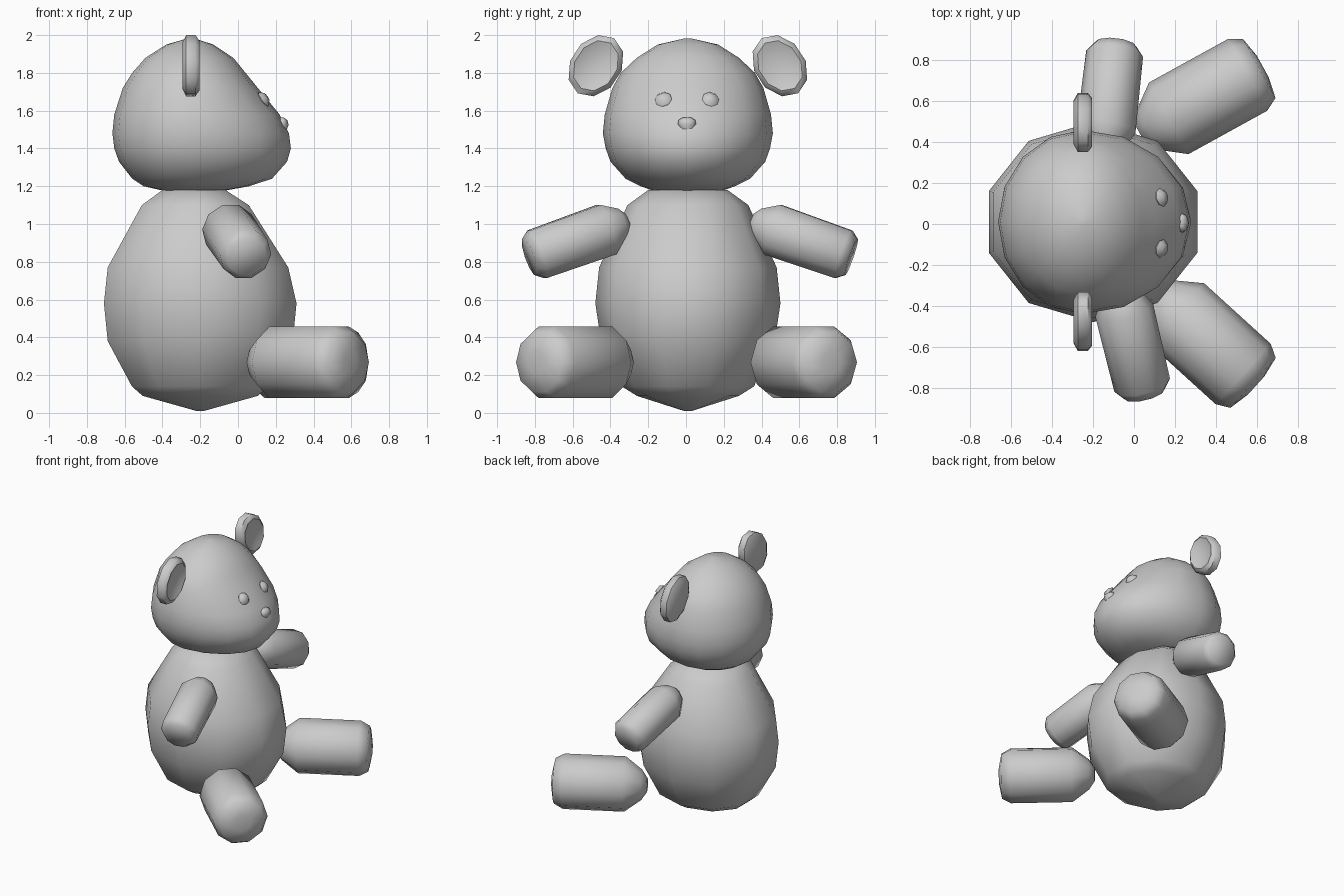
import bpy, bmesh, math
from mathutils import Vector, Matrix

if "Cube" in bpy.data.objects:
    bpy.data.objects.remove(bpy.data.objects["Cube"])


def loft(name, rings, sides, matrix, half_step=False):
    """Rings are (height, back radius, front radius, side radius[, x offset])."""
    bm = bmesh.new()
    loops = []
    for h, back, front, side in rings:
        loop = []
        for i in range(sides):
            a = 2 * math.pi * (i + (0.5 if half_step else 0)) / sides
            x = math.cos(a)
            loop.append(bm.verts.new(matrix @ Vector((x * (front if x > 0 else back), math.sin(a) * side, h))))
        loops.append(loop)
    for lo, hi in zip(loops, loops[1:]):
        for i in range(sides):
            j = (i + 1) % sides
            bm.faces.new((lo[i], lo[j], hi[j], hi[i]))
    bm.faces.new(loops[0][::-1])
    bm.faces.new(loops[-1])
    bmesh.ops.recalc_face_normals(bm, faces=bm.faces)
    mesh = bpy.data.meshes.new(name)
    bm.to_mesh(mesh)
    bm.free()
    ob = bpy.data.objects.new(name, mesh)
    bpy.context.collection.objects.link(ob)
    bpy.ops.object.select_all(action='DESELECT')
    ob.select_set(True)
    bpy.context.view_layer.objects.active = ob
    bpy.ops.object.shade_smooth_by_angle(angle=math.radians(55))
    return ob


def frame(origin, z_axis, x_axis=None):
    """Placement with local z along z_axis."""
    z = Vector(z_axis).normalized()
    if x_axis is None:
        return Matrix.Translation(origin) @ z.to_track_quat('Z', 'Y').to_matrix().to_4x4()
    x = Vector(x_axis).normalized()
    rot = Matrix((x, z.cross(x), z)).transposed().to_4x4()
    return Matrix.Translation(origin) @ rot


def limb(name, start, end, profile):
    axis = Vector(end) - Vector(start)
    loft(name, [(s, r, r, r) for s, r in profile], 10, frame(start, axis))


# Body
body = [(0.01, .02, .02, .02), (.09, .32, .32, .27), (.14, .38, .38, .35), (.38, .515, .515, .46),
        (.58, .536, .536, .49), (.77, .515, .49, .47), (1.10, .325, .27, .32), (1.18, .21, .14, .21)]
loft("body", body, 10, Matrix.Translation((-.2, .01, 0)), True)

# Head with a forward muzzle
head = [(1.175, .14, .17, .18), (1.20, .25, .31, .25), (1.24, .31, .43, .33), (1.33, .38, .51, .41),
        (1.40, .405, .53, .435), (1.48, .415, .52, .45), (1.58, .405, .47, .44), (1.72, .36, .355, .40),
        (1.80, .31, .29, .355), (1.88, .24, .225, .27), (1.95, .13, .12, .16), (1.982, .02, .02, .02)]
loft("head", head, 16, Matrix.Translation((-.25, .01, 0)))

# Dished ears and small eyes
for side, label in ((-1, "right"), (1, "left")):
    ear = [(-.045, .75), (-.025, 1), (.025, 1), (.045, .82), (.025, .5)]
    loft(label + "_ear", [(s, r * .175, r * .175, r * .135) for s, r in ear], 10,
         frame((-.25, .01 + side * .487, 1.838), (1, 0, 0), (0, -side * .55, .835)))
    loft(label + "_eye", [(s, r, r, r) for s, r in ((-.03, .03), (0, .046), (.022, .025))], 8,
         frame((.135, .005 + side * .125, 1.66), (.8, side * .2, .55)))

# Nose, pointed at the bottom
nose = [(1.475, .04, .012, .012), (1.525, .04, .032, .048), (1.55, .04, .025, .045), (1.565, .04, .005, .02)]
loft("nose", nose, 8, Matrix.Translation((.236, .005, 0)))

# Arms
arm = [(0, .05), (.03, .09), (.12, .145), (.52, .14), (.565, .105)]
limb("right_arm", (-.075, -.31, 1.01), (.05, -.83, .825), arm)
limb("left_arm", (-.15, .345, 1.01), (-.09, .875, .825), arm)

# Legs
leg = [(0, .05), (.04, .11), (.16, .2), (.60, .2), (.665, .165), (.685, .06)]
limb("right_leg", (.09, -.33, .268), (.585, -.78, .268), leg)
limb("left_leg", (.03, .44, .268), (.62, .765, .268), leg)
